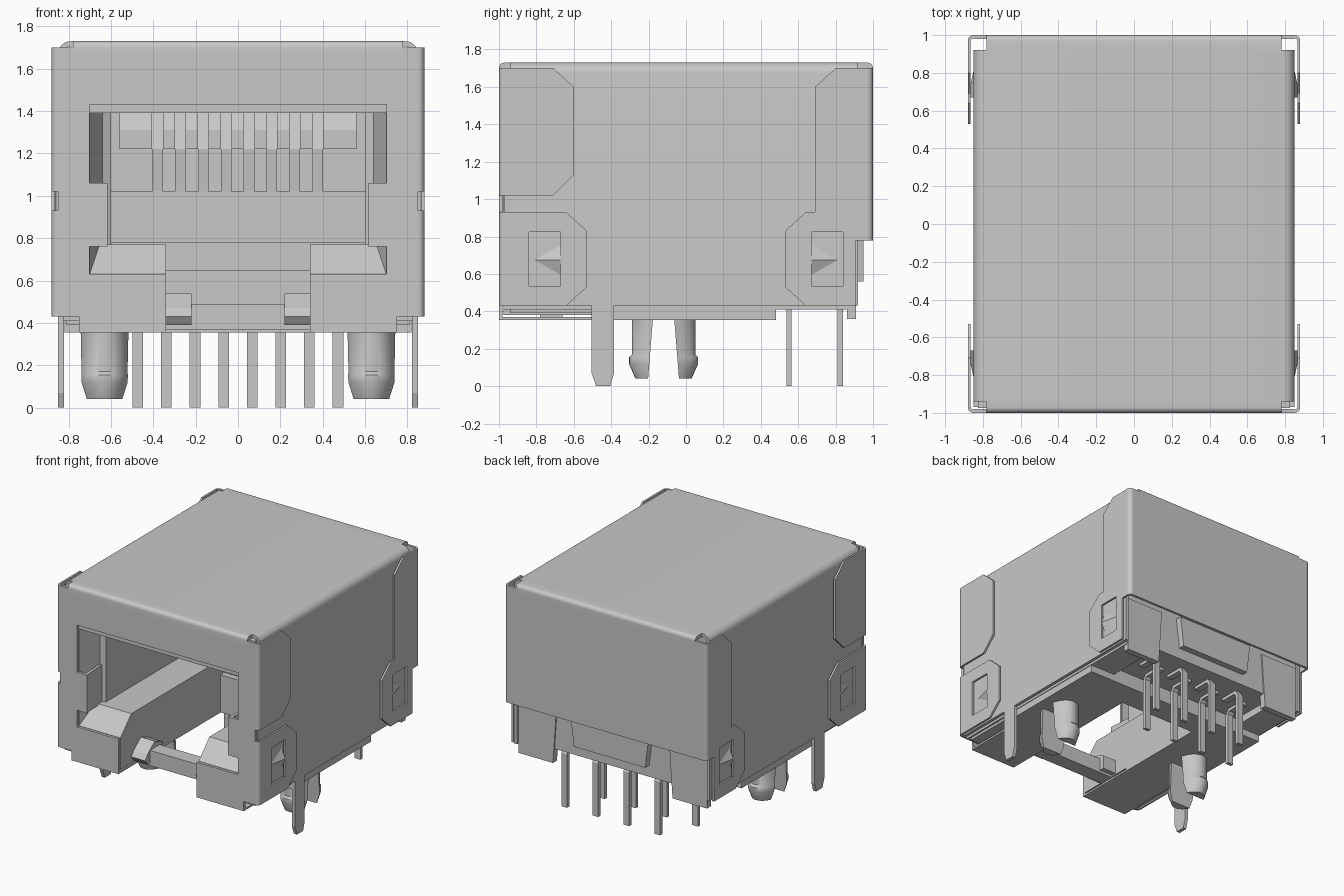
import bpy, bmesh, math
from mathutils import Vector

cube = bpy.data.objects.get("Cube")
if cube:
    bpy.data.objects.remove(cube, do_unlink=True)

grey = bpy.data.materials.new("metal_grey")
grey.use_nodes = True
GREY = (0.58, 0.58, 0.58, 1)
grey.diffuse_color = GREY
grey.node_tree.nodes["Principled BSDF"].inputs["Base Color"].default_value = GREY


def finish(name, bm, mirror=False, smooth=False):
    bmesh.ops.recalc_face_normals(bm, faces=bm.faces[:])
    mesh = bpy.data.meshes.new(name)
    bm.to_mesh(mesh)
    bm.free()
    mesh.materials.append(grey)
    ob = bpy.data.objects.new(name, mesh)
    bpy.context.collection.objects.link(ob)
    if mirror:
        ob.modifiers.new("mirror_x", 'MIRROR').use_mirror_merge = False
    if smooth:
        bpy.ops.object.select_all(action='DESELECT')
        ob.select_set(True)
        bpy.context.view_layer.objects.active = ob
        bpy.ops.object.shade_smooth_by_angle(angle=math.radians(35))
    return ob


def prism(name, pts, axis, a, b, mirror=False, smooth=False):
    """Extrude a 2D outline along an axis: x uses (y,z), y uses (x,z), z uses (x,y)."""
    place = {'x': lambda p, t: (t, p[0], p[1]),
             'y': lambda p, t: (p[0], t, p[1]),
             'z': lambda p, t: (p[0], p[1], t)}[axis]
    bm = bmesh.new()
    lo = [bm.verts.new(place(p, a)) for p in pts]
    hi = [bm.verts.new(place(p, b)) for p in pts]
    bm.faces.new(lo)
    bm.faces.new(hi)
    for i in range(len(pts)):
        j = (i + 1) % len(pts)
        bm.faces.new((lo[i], lo[j], hi[j], hi[i]))
    bm.normal_update()
    return finish(name, bm, mirror, smooth)


def box(name, x, y, z, mirror=False):
    return prism(name, [(x[0], y[0]), (x[1], y[0]), (x[1], y[1]), (x[0], y[1])], 'z', z[0], z[1], mirror)


def arc(cx, cz, r, a0, a1, n=6):
    return [(cx + r * math.cos(math.radians(a0 + (a1 - a0) * i / n)),
             cz + r * math.sin(math.radians(a0 + (a1 - a0) * i / n))) for i in range(n + 1)]


def both(half):
    """Complete a left-right symmetric outline from its +x half."""
    return half + [(-x, z) for x, z in reversed(half)]


# --- Sheet metal shell ---
outer = [(0.85, 0.43)] + arc(0.79, 1.67, 0.06, 0, 90)
inner = arc(0.79, 1.67, 0.035, 90, 0) + [(0.825, 0.43)]
prism("shell_cover", both(outer) + both(inner[::-1])[::-1], 'y', -0.94, 0.92, smooth=True)
for s, nm in ((-1, "front"), (1, "rear")):
    prism(nm + "_top_bend", [(s * 0.9, 1.73)] + [(s * y, z) for y, z in arc(0.97, 1.70, 0.03, 90, 0)]
          + [(s, 1.66), (s * 0.975, 1.66), (s * 0.975, 1.70), (s * 0.9, 1.70)], 'x', -0.78, 0.78, smooth=True)
box("side_panel_end", (0.825, 0.85), (-0.97, 0.91), (0.43, 1.66), True)

# Front plate outline with the stepped plug opening
front_half = [(0.34, 0.36), (0.75, 0.36), (0.75, 0.43), (0.85, 0.43), (0.85, 1.70), (0.78, 1.70)]
opening_half = [(0.70, 1.43), (0.70, 1.06), (0.615, 1.06), (0.615, 0.76), (0.70, 0.76),
                (0.70, 0.63), (0.34, 0.63)]
prism("front_plate", both(front_half) + both(opening_half[::-1])[::-1], 'y', -1, -0.98)
prism("rear_plate", both([(0.85, 0.78), (0.85, 1.70)]), 'y', 0.98, 1)

# Rounded corner bends joining the plates to the side flaps
for s, z0, z1, nm in ((-1, 0.43, 0.93, "front_lower"), (-1, 1.02, 1.70, "front_upper"), (1, 0.78, 1.70, "rear")):
    bend = arc(0.85, 0.97, 0.03, 90, 0) + arc(0.85, 0.97, 0.013, 0, 90)
    prism(nm + "_corner_bend", [(x, s * y) for x, y in bend], 'z', z0, z1, True, True)

# Wrapped flaps on the sides
prism("front_upper_flap", [(-0.97, 1.70), (-0.71, 1.70), (-0.6, 1.6), (-0.6, 1.13), (-0.71, 1.02), (-0.97, 1.02)],
      'x', 0.865, 0.88, True)
prism("rear_upper_flap", [(0.97, 1.70), (0.8, 1.70), (0.69, 1.6), (0.69, 0.93), (0.91, 0.93), (0.91, 0.78),
                          (0.97, 0.78)], 'x', 0.865, 0.88, True)
for s, edge, nm in ((-1, 0.97, "front"), (1, 0.91, "rear")):
    for k, part in ((1, "upper"), (-1, "lower")):
        # Half of the latch window frame
        pts = [(edge, 0.25), (0.64, 0.25), (0.53, 0.15), (0.53, 0), (0.67, 0), (0.67, 0.145),
               (0.84, 0.145), (0.84, 0), (edge, 0)]
        prism(f"{nm}_latch_frame_{part}", [(s * y, 0.68 + k * z) for y, z in pts], 'x', 0.865, 0.88, True)
    # Pyramid-shaped catch inside the window
    bm = bmesh.new()
    tip, top, low, peak = [bm.verts.new(c) for c in (
        (0.85, s * 0.81, 0.675), (0.85, s * 0.67, 0.755), (0.85, s * 0.67, 0.595), (0.88, s * 0.672, 0.675))]
    for f in ((tip, top, low), (tip, top, peak), (tip, low, peak), (top, low, peak)):
        bm.faces.new(f)
    finish(nm + "_latch_catch", bm, True)

# Spring tabs bent into the opening, under-folds and board tabs
prism("opening_spring_tab", [(0.615, -1), (0.64, -1), (0.655, -0.6), (0.64, -0.6)], 'z', 0.76, 1.06, True)
box("bottom_fold", (0.34, 0.75), (-1, -0.5), (0.355, 0.37), True)
prism("board_tab", [(-0.505, 0.5), (-0.505, 0.07), (-0.48, 0), (-0.405, 0), (-0.385, 0.07), (-0.385, 0.5)],
      'x', 0.822, 0.85, True)

# --- Insulating housing ---
prism("housing_side_wall", [(0.825, -0.975), (0.825, 0.9), (0.6, 0.9), (0.6, -0.78), (0.64, -0.8),
                            (0.70, -0.975)], 'z', 0.41, 1.70, True)
box("housing_roof", (-0.7, 0.7), (-0.975, 0.9), (1.39, 1.70))
prism("plug_guide_ledge", [(-0.975, 0.38), (-0.975, 0.63), (-0.84, 0.77), (0.3, 0.77), (0.3, 0.38)],
      'x', 0.34, 0.7, True)
box("housing_floor", (0.34, 0.82), (-0.5, 0.48), (0.355, 0.45), True)
box("housing_front_floor", (0.34, 0.81), (-0.94, -0.5), (0.39, 0.45), True)
box("housing_mid_floor", (-0.34, 0.34), (0.27, 0.48), (0.355, 0.45))
prism("rear_block", [(0.25, 0.78), (0.25, 1.02), (0.31, 1.02), (0.31, 1.39), (0.9, 1.39), (0.9, 0.47),
                     (0.48, 0.47), (0.48, 0.41), (0.27, 0.41), (0.27, 0.65), (0.32, 0.65), (0.32, 0.78)],
      'x', -0.62, 0.62)
box("front_crossbar", (-0.35, 0.35), (-0.78, -0.66), (0.37, 0.49))
prism("crossbar_clip", [(-0.84, 0.43), (-0.81, 0.47), (-0.72, 0.54), (-0.62, 0.50), (-0.62, 0.39), (-0.81, 0.39)],
      'x', 0.22, 0.345, True)

# Back skirt: centre tab and corner feet
prism("rear_centre_tab", both([(0.31, 0.56), (0.34, 0.8)]), 'y', 0.88, 0.95)
prism("rear_corner_foot", [(0.52, 0.36), (0.82, 0.36), (0.82, 0.8), (0.49, 0.8)], 'y', 0.86, 0.91, True)

# --- Contacts and the comb that separates them ---
comb_edges = [-0.56] + [-0.38 + 0.108 * i + d for i in range(8) for d in (-0.025, 0.025)] + [0.56]
for i in range(9):
    prism(f"comb_rib_{i + 1}", [(0.32, 1.22), (0.22, 1.22), (0.22, 1.31), (0.26, 1.40), (0.32, 1.40)],
          'x', comb_edges[2 * i], comb_edges[2 * i + 1])
for i in range(8):
    x = -0.38 + 0.108 * i
    prism(f"contact_{i + 1}", [(0.255, 1.01), (0.235, 1.22), (0.29, 1.39), (0.31, 1.39), (0.26, 1.22), (0.28, 1.01)],
          'x', x - 0.025, x + 0.025)

# Round marks on the rear block
for x, z, r in ((0.135, 0.91, 0.043), (0.29, 0.91, 0.027)):
    prism("round_mark", arc(x, z, r, 0, 345, 23), 'y', 0.246, 0.251, True)

# --- Solder pins, in two staggered rows ---
for i in range(8):
    x = -0.473 + 0.135 * i
    y = 0.825 if i % 2 else 0.55
    t = 0.014
    d = -1 if i % 2 else 1
    path = [(y - d * t, 0), (y - d * t, 0.42), (y + d * 0.012, 0.465), (y + d * 0.17, 0.465),
            (y + d * 0.17, 0.44), (y + d * 0.03, 0.44), (y + d * t, 0.42), (y + d * t, 0)]
    prism(f"solder_pin_{i + 1}", path, 'x', x - 0.025, x + 0.025)

# --- Split mounting posts: height, half-width, half-depth ---
profile = [(0.37, 0.12, 0.17), (0.17, 0.12, 0.17), (0.155, 0.12, 0.185), (0.12, 0.12, 0.185), (0.04, 0.1, 0.15)]
N = 32
for s, nm in ((-1, "front"), (1, "rear")):
    bm = bmesh.new()
    rings = [[bm.verts.new((0.63 + rx * math.cos(2 * math.pi * k / N),
                            -0.12 + ry * math.sin(2 * math.pi * k / N), z)) for k in range(N)]
             for z, rx, ry in profile]
    for a, b in zip(rings, rings[1:]):
        for k in range(N):
            bm.faces.new((a[k], a[(k + 1) % N], b[(k + 1) % N], b[k]))
    bm.faces.new(rings[0])
    bm.faces.new(rings[-1])
    # Slanted cut leaves one half of the post
    bmesh.ops.bisect_plane(bm, geom=bm.verts[:] + bm.edges[:] + bm.faces[:], plane_co=(0.63, -0.12 + s * 0.057, 0.36),
                           plane_no=Vector((0, s, 0.08)), clear_inner=True)
    bmesh.ops.holes_fill(bm, edges=[e for e in bm.edges if e.is_boundary])
    finish("mounting_post_" + nm, bm, True, True)
